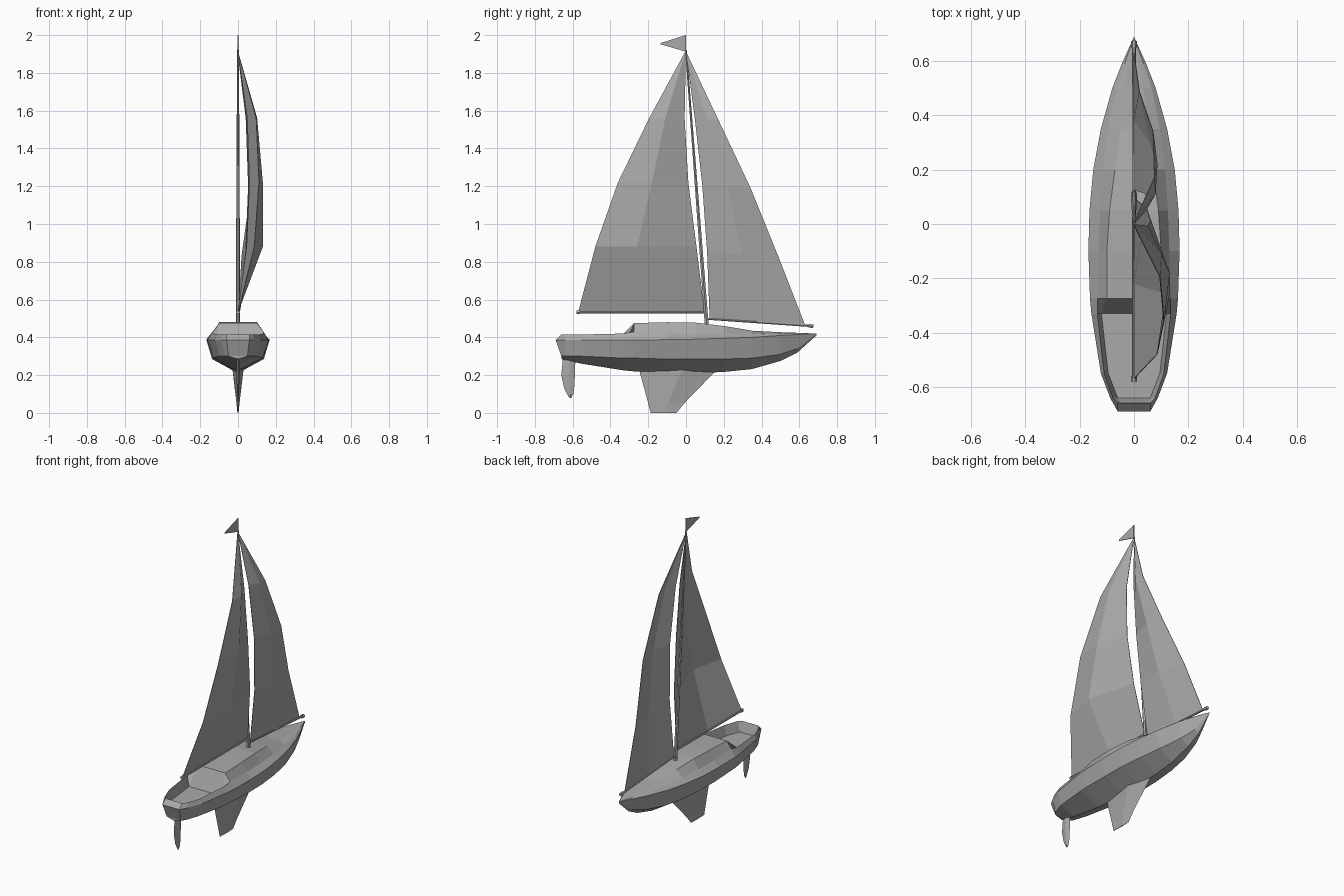
import bpy, bmesh
from math import cos, sin, pi
from mathutils import Vector

if "Cube" in bpy.data.objects:
    bpy.data.objects.remove(bpy.data.objects["Cube"])

grey = bpy.data.materials.new("plain_grey")
grey.diffuse_color = (0.4, 0.4, 0.4, 1)
grey.use_nodes = True
grey.node_tree.nodes["Principled BSDF"].inputs["Base Color"].default_value = grey.diffuse_color


def skin(name, rings, closed=True, caps=True, thick=0):
    """Join successive rings of points with quads, optionally capping both ends."""
    bm = bmesh.new()
    vs = [[bm.verts.new(p) for p in r] for r in rings]
    n = len(rings[0])
    for a, b in zip(vs, vs[1:]):
        for i in range(n if closed else n - 1):
            j = (i + 1) % n
            bm.faces.new((a[i], a[j], b[j], b[i]))
    if caps:
        for r in (vs[0], vs[-1]):
            bm.faces.new(r)
    bmesh.ops.remove_doubles(bm, verts=bm.verts, dist=0.0005)
    bmesh.ops.recalc_face_normals(bm, faces=bm.faces)
    me = bpy.data.meshes.new(name)
    bm.to_mesh(me)
    bm.free()
    me.materials.append(grey)
    ob = bpy.data.objects.new(name, me)
    bpy.context.collection.objects.link(ob)
    if thick:
        m = ob.modifiers.new("thickness", 'SOLIDIFY')
        m.thickness, m.offset = thick, 0
    return ob


def spar(name, a, b, ra, rb, sides=6):
    """Tapered round bar from a to b."""
    a, b = Vector(a), Vector(b)
    q = (b - a).to_track_quat('Z', 'Y')
    ring = lambda c, r: [c + q @ Vector((r * cos(2 * pi * i / sides), r * sin(2 * pi * i / sides), 0))
                         for i in range(sides)]
    return skin(name, [ring(a, ra), ring(b, rb)])


def foil(name, rows):
    """Blade from rows of (z, aft y, fore y, half thickness)."""
    return skin(name, [[(0, y0, z), (h, y0 + (y1 - y0) * 0.55, z), (0, y1, z),
                        (-h, y0 + (y1 - y0) * 0.55, z)] for z, y0, y1, h in rows])


def sail(name, rows):
    """Sheet from rows of (aft edge, belly, fore edge, aft z, fore z); each point is (y, x)."""
    rings = []
    for a, m, f, za, zf in rows:
        rings.append([(a[1], a[0], za), (m[1], m[0], (za + zf) / 2), (f[1], f[0], zf)])
    return skin(name, rings, closed=False, caps=False, thick=0.003)


# hull with cabin and cockpit: y, keel z, chine x z, sheer x z, rim x z, cabin/cockpit x z
stations = [
    (-.69, .285, .05, .30, .06, .385, .06, .415, .05, .415),
    (-.64, .28, .07, .30, .088, .385, .078, .415, .06, .35),
    (-.55, .26, .10, .30, .122, .385, .11, .415, .095, .35),
    (-.33, .225, .13, .29, .157, .385, .135, .42, .12, .35),
    (-.275, .22, .133, .29, .162, .385, .135, .43, .10, .475),
    (-.10, .212, .137, .285, .168, .388, .13, .42, .10, .48),
    (.05, .21, .135, .285, .164, .39, .125, .42, .09, .478),
    (.20, .217, .12, .285, .15, .395, .115, .42, .07, .46),
    (.35, .232, .095, .29, .122, .40, .095, .418, .05, .435),
    (.50, .275, .055, .31, .08, .41, .065, .422, .035, .427),
    (.59, .32, .025, .34, .045, .415, .035, .423, .02, .424),
    (.69, .41, 0, .415, 0, .42, 0, .42, 0, .42)]
rings = []
for y, zk, *p in stations:
    half = [(p[i], y, p[i + 1]) for i in range(0, 8, 2)]
    if y == -.69:  # transom leans away above and below the sheer
        half = [(x, y + (0 if i == 1 else .03), z) for i, (x, _, z) in enumerate(half)]
    yc = half[0][1]
    rings.append([(0, yc, zk)] + half + [(0, half[3][1], p[7])]
                 + [(-x, yy, z) for x, yy, z in reversed(half)])
skin("hull", rings, caps=False)
r = rings[0]
skin("transom_lower", [[r[2], r[8]], [r[1], r[9]], [r[0], r[0]]], closed=False, caps=False)
skin("transom_upper", [[r[2], r[8]], [r[3], r[7]]], closed=False, caps=False)

# underwater blades
foil("fin_keel", [(.235, -.25, .17, .03), (.05, -.20, -.01, .008), (0, -.187, -.05, .003)])
foil("rudder", [(.305, -.65, -.585, .008), (.2, -.66, -.588, .008),
                (.13, -.645, -.592, .006), (.1, -.63, -.597, .005), (.08, -.618, -.606, .003)])

# mast, booms and their end caps
spar("mast", (0, .11, .46), (0, 0, 1.92), .012, .005)
spar("flag_staff", (0, -.002, 1.9), (0, -.002, 2.0), .003, .003)
spar("main_boom", (0, .11, .532), (0, -.575, .532), .007, .007)
spar("main_boom_cap", (0, -.56, .532), (0, -.58, .532), .011, .011)
spar("jib_boom", (0, .115, .497), (0, .67, .46), .005, .007)
spar("jib_boom_cap", (0, .65, .461), (0, .674, .459), .011, .011)

# sails bellied towards +x
sail("main_sail", [((-.57, 0), (-.22, 0), (.098, 0), .535, .535),
                   ((-.48, .085), (-.26, .13), (.055, .047), .88, .88),
                   ((-.36, .11), (-.18, .13), (.012, .062), 1.22, 1.22),
                   ((-.195, .095), (-.11, .10), (-.008, .05), 1.56, 1.56),
                   ((-.005, 0), (-.003, 0), (-.001, 0), 1.91, 1.91)])
sail("jib_sail", [((.125, 0), (.38, 0), (.63, 0), .50, .466),
                  ((.112, .04), (.30, .06), (.488, .02), .85, .83),
                  ((.087, .055), (.22, .085), (.342, .07), 1.2, 1.19),
                  ((.047, .042), (.11, .078), (.172, .075), 1.56, 1.55),
                  ((.002, 0), (.004, 0), (.006, 0), 1.9, 1.9)])

# masthead pennant
skin("pennant", [[(0, 0, 2.0), (0, 0, 1.912)], [(0, -.135, 1.958), (0, -.135, 1.952)]],
     closed=False, caps=False, thick=0.004)
